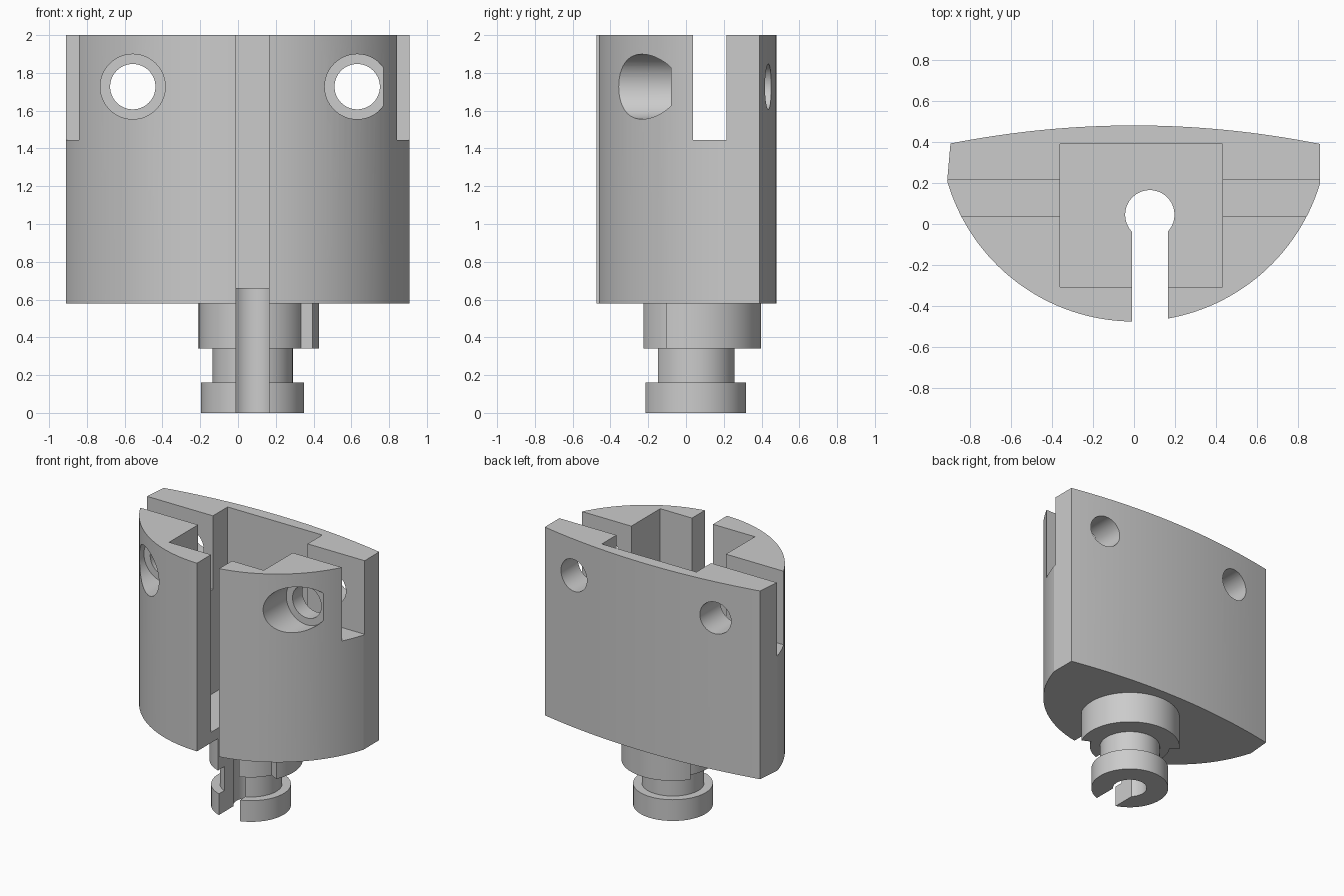
import bpy, bmesh, math

if "Cube" in bpy.data.objects:
    bpy.data.objects.remove(bpy.data.objects["Cube"])

CX, CY = 0.077, 0.045          # stem axis


def arc(cx, cy, r, a0, a1, n):
    """Points on an arc, angles in degrees."""
    return [(cx + r * math.cos(math.radians(a0 + (a1 - a0) * i / n)),
             cy + r * math.sin(math.radians(a0 + (a1 - a0) * i / n)))
            for i in range(n + 1)]


def circle(cx, cy, r, n=64):
    return arc(cx, cy, r, 0, 360, n)[:-1]


def rect(x0, x1, y0, y1):
    return [(x0, y0), (x1, y0), (x1, y1), (x0, y1)]


def prism(name, outline, lo, hi, along_y=False):
    """Extrude an outline along z, or an x-z outline along y."""
    bm = bmesh.new()
    place = (lambda p: (p[0], lo, p[1])) if along_y else (lambda p: (p[0], p[1], lo))
    face = bm.faces.new([bm.verts.new(place(p)) for p in outline])
    ext = bmesh.ops.extrude_face_region(bm, geom=[face])
    move = (0, hi - lo, 0) if along_y else (0, 0, hi - lo)
    bmesh.ops.translate(bm, vec=move,
                        verts=[v for v in ext["geom"] if isinstance(v, bmesh.types.BMVert)])
    bmesh.ops.recalc_face_normals(bm, faces=bm.faces)
    mesh = bpy.data.meshes.new(name)
    bm.to_mesh(mesh)
    bm.free()
    obj = bpy.data.objects.new(name, mesh)
    bpy.context.collection.objects.link(obj)
    return obj


def combine(target, tool, operation):
    """Apply a boolean and discard the tool."""
    tool.hide_render = True
    mod = target.modifiers.new("bool", "BOOLEAN")
    mod.operation, mod.solver, mod.object = operation, "EXACT", tool
    bpy.context.view_layer.objects.active = target
    bpy.ops.object.modifier_apply(modifier=mod.name)
    bpy.data.objects.remove(tool)


# Main body: round front, short flat ends, gently bowed back
front = arc(0, 0.472, 0.947, 196.1, 343.3, 64)
back = [(x, 0.48 - x * x / 9.1) for x in
        (0.906 - 1.8 * i / 32 for i in range(33))]
body = prism("holder_body", front + back, 0.58, 2.0)

# Stem: foot, neck and stepped collar
collar = arc(CX, CY, 0.353, -25.5, 145, 48) + arc(CX, CY, 0.283, 145, 334.5, 48)
for part in (prism("collar", collar, 0.34, 0.62),
             prism("neck", circle(CX, CY, 0.213), 0.1, 0.42),
             prism("foot", circle(CX, CY, 0.273), 0.0, 0.16)):
    combine(body, part, "UNION")

# Square pocket, keyhole through the stem, front slot, side slots
for cutter in (prism("pocket", rect(-0.36, 0.43, -0.307, 0.39), 0.66, 2.2),
               prism("bore", circle(CX, CY, 0.12), -0.2, 0.9),
               prism("front_slot", rect(-0.01, 0.165, -0.8, CY), -0.2, 2.2),
               prism("side_slots", rect(-1.2, 1.2, 0.038, 0.215), 1.445, 2.2)):
    combine(body, cutter, "DIFFERENCE")

# Counterbored screw holes
for x in (-0.557, 0.631):
    combine(body, prism("counterbore", circle(x, 1.727, 0.172), -0.8, -0.08, True), "DIFFERENCE")
    combine(body, prism("screw_hole", circle(x, 1.727, 0.12), -0.3, 0.8, True), "DIFFERENCE")

# Smooth curved walls, crisp edges
bpy.ops.object.select_all(action="DESELECT")
body.select_set(True)
bpy.context.view_layer.objects.active = body
bpy.ops.object.shade_smooth_by_angle(angle=math.radians(15))
